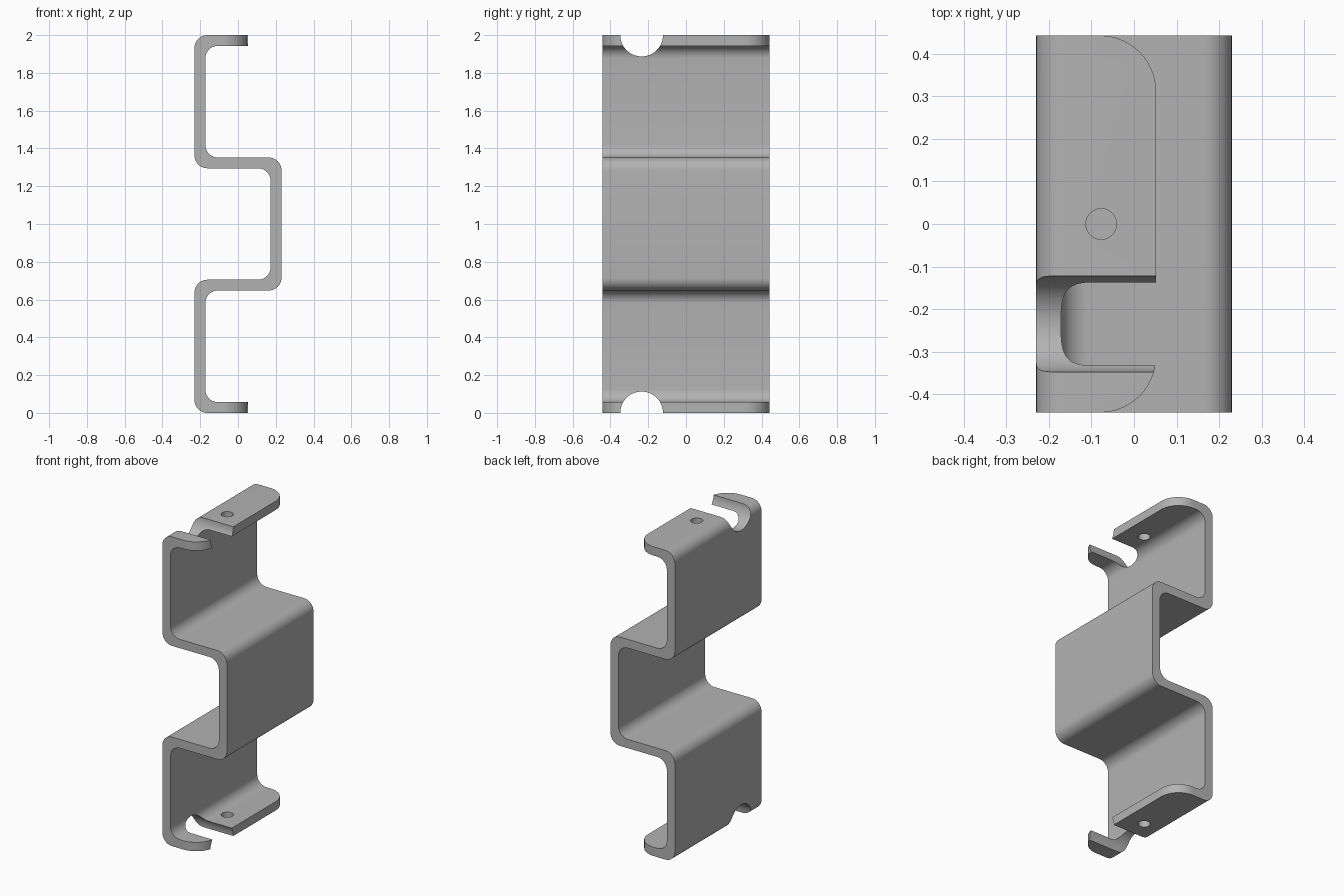
import bpy, bmesh, math
from mathutils import Vector

cube = bpy.data.objects.get("Cube")
if cube:
    bpy.data.objects.remove(cube, do_unlink=True)

WALL = 0.057       # sheet thickness
HALF_X = 0.23
HALF_Y = 0.443
LIP = 0.052        # free end of the flanges
BEND = 0.067       # bend radius
CORNER = 0.132     # rounded flange corners

steel = bpy.data.materials.new("light grey steel")
steel.use_nodes = True
grey = (0.45, 0.45, 0.45, 1)
steel.diffuse_color = grey
steel.node_tree.nodes["Principled BSDF"].inputs["Base Color"].default_value = grey


def fillet(points, radius, steps=10):
    """Round the inner points of a right-angled path."""
    out = [points[0]]
    for a, b, c in zip(points, points[1:], points[2:]):
        to_a, to_c = (a - b).normalized(), (c - b).normalized()
        centre = b + (to_a + to_c) * radius
        for i in range(steps + 1):
            t = i / steps * math.pi / 2
            out.append(centre - to_c * radius * math.cos(t) - to_a * radius * math.sin(t))
    return out + [points[-1]]


def section_path(inset):
    """One skin of the folded sheet, from the top lip to the bottom lip."""
    left, right = -HALF_X + inset, HALF_X - WALL + inset
    top, low = 2 - inset, inset
    upper, lower = 1.295 + WALL - (WALL - inset), 0.705 - WALL + (WALL - inset)
    upper, lower = 1.295 + inset, 0.705 - inset
    xz = [(LIP, top), (left, top), (left, upper), (right, upper),
          (right, lower), (left, lower), (left, low), (LIP, low)]
    return fillet([Vector((x, -HALF_Y, z)) for x, z in xz], BEND)


# Folded bracket: section extruded along y
bm = bmesh.new()
outline = section_path(0) + section_path(WALL)[::-1]
face = bm.faces.new([bm.verts.new(p) for p in outline])
ext = bmesh.ops.extrude_face_region(bm, geom=[face])
new_verts = [g for g in ext["geom"] if isinstance(g, bmesh.types.BMVert)]
bmesh.ops.translate(bm, verts=new_verts, vec=(0, 2 * HALF_Y, 0))

# Rounded flange corners
ends = [e for e in bm.edges
        if all(abs(v.co.x - LIP) < 1e-4 for v in e.verts)
        and abs(e.verts[0].co.y - e.verts[1].co.y) < 1e-4]
bmesh.ops.bevel(bm, geom=ends, offset=CORNER, segments=14, profile=0.5, affect='EDGES')
bmesh.ops.recalc_face_normals(bm, faces=bm.faces)
mesh = bpy.data.meshes.new("folded_bracket")
bm.to_mesh(mesh)
bm.free()
mesh.materials.append(steel)
bracket = bpy.data.objects.new("folded_bracket", mesh)
bpy.context.collection.objects.link(bracket)
bpy.context.view_layer.objects.active = bracket


def drill(location, radius, depth, rotation=(0, 0, 0)):
    """Cut a round hole and discard the cutter."""
    bpy.ops.mesh.primitive_cylinder_add(vertices=64, radius=radius, depth=depth,
                                        location=location, rotation=rotation)
    cutter = bpy.context.object
    cutter.name = "hole_cutter"
    cutter.hide_render = True
    cutter.data.materials.append(steel)
    mod = bracket.modifiers.new("hole", 'BOOLEAN')
    mod.operation, mod.solver, mod.object = 'DIFFERENCE', 'EXACT', cutter
    bpy.context.view_layer.objects.active = bracket
    bpy.ops.object.modifier_apply(modifier=mod.name)
    bpy.data.objects.remove(cutter, do_unlink=True)


# Round notch and screw hole in both flanges
for z in (0, 2):
    drill((0, -0.235, z), 0.113, 1, (0, math.pi / 2, 0))
    drill((-0.077, 0, z), 0.036, 0.3)

bpy.ops.object.select_all(action='DESELECT')
bracket.select_set(True)
bpy.context.view_layer.objects.active = bracket
bpy.ops.object.shade_smooth_by_angle(angle=math.radians(30))
